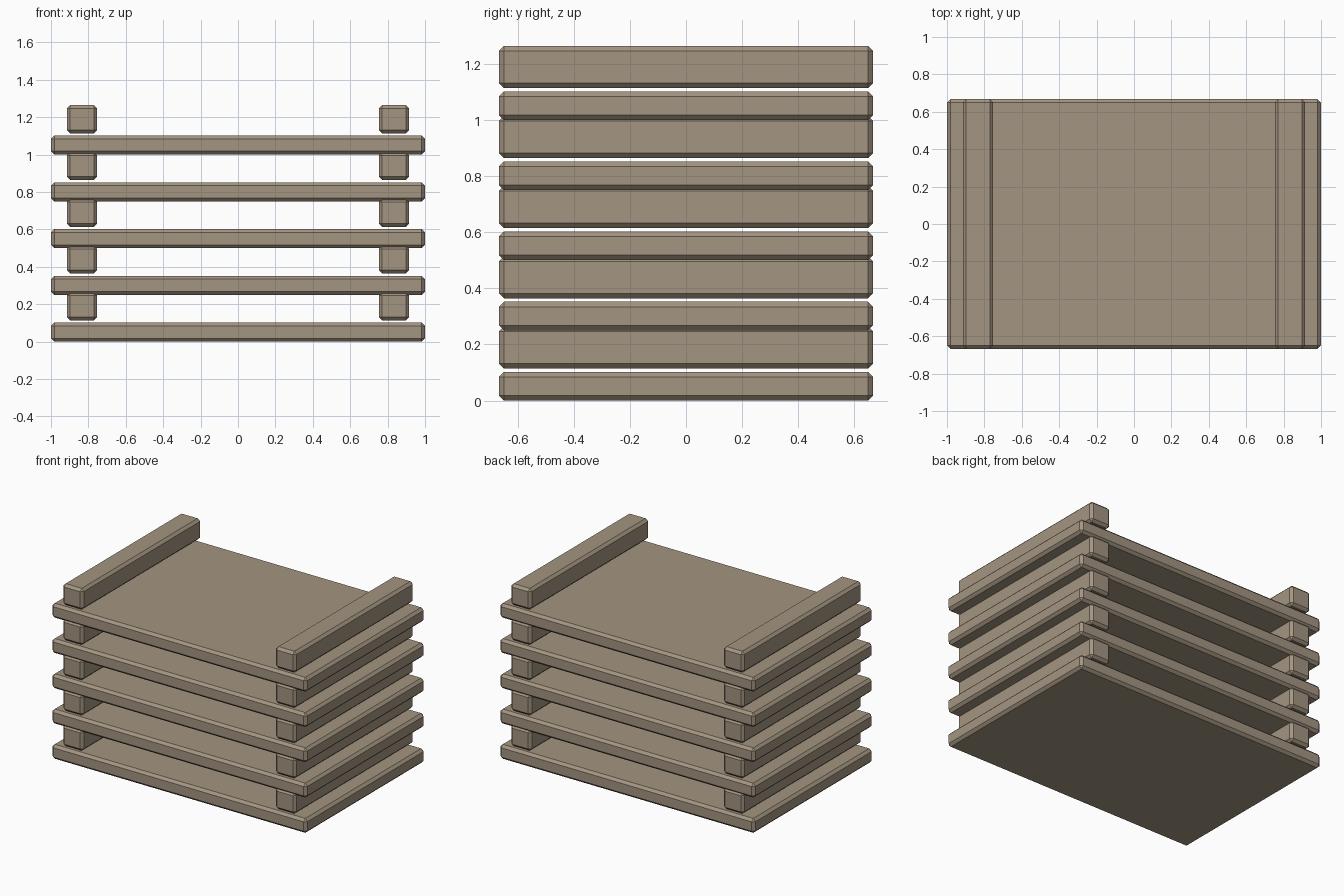
import bpy

if "Cube" in bpy.data.objects:
    bpy.data.objects.remove(bpy.data.objects["Cube"])

BEVEL = 0.018
PITCH = 0.25

wood = bpy.data.materials.new("wood")
wood.diffuse_color = (0.37, 0.30, 0.22, 1)
wood.use_nodes = True
wood.node_tree.nodes["Principled BSDF"].inputs["Base Color"].default_value = wood.diffuse_color


def board(name, size, location):
    """Chamfered rectangular board."""
    bpy.ops.mesh.primitive_cube_add(size=1, location=location)
    ob = bpy.context.object
    ob.name = name
    ob.scale = size
    bpy.ops.object.transform_apply(location=False, rotation=False, scale=True)
    mod = ob.modifiers.new("chamfer", 'BEVEL')
    mod.width = BEVEL
    mod.segments = 1
    ob.data.materials.append(wood)


for i in range(5):
    z = i * PITCH
    # Wide flat panel
    board(f"panel_{i + 1}", (2.0, 1.334, 0.102), (0, 0, z + 0.051))
    # Pair of spacer bars, floating just above the panel
    for side, x in (("left", -0.834), ("right", 0.834)):
        board(f"spacer_{side}_{i + 1}", (0.162, 1.334, 0.15), (x, 0, z + 0.189))
